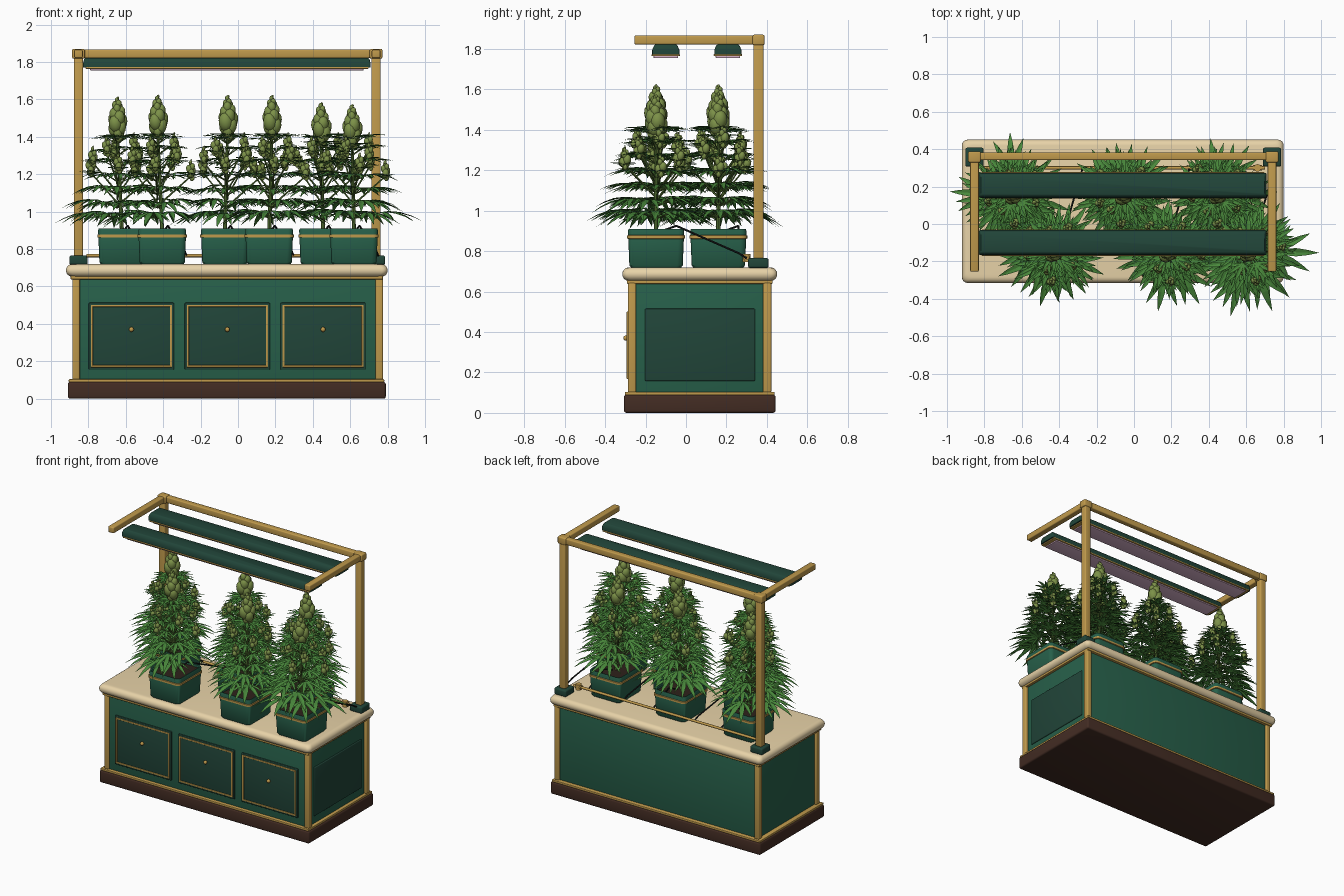
import bpy, bmesh, math, random
from mathutils import Vector, Matrix

if "Cube" in bpy.data.objects:
    bpy.data.objects.remove(bpy.data.objects["Cube"])

random.seed(7)
Z = Vector((0, 0, 1))


def mat(name, h):
    m = bpy.data.materials.new(name)
    c = [int(h[i:i + 2], 16) / 255 for i in (0, 2, 4)]
    m.diffuse_color = [((v + .055) / 1.055) ** 2.4 for v in c] + [1]
    m.use_nodes = True
    m.node_tree.nodes["Principled BSDF"].inputs["Base Color"].default_value = m.diffuse_color
    return m


GREEN, DARK, GOLD = mat("green", "27604A"), mat("dark_green", "214539"), mat("gold", "C09A4C")
CREAM, BROWN, PINK = mat("cream", "E8D3A8"), mat("brown", "432C23"), mat("lamp_pink", "D9B3CC")
LEAF, BUD, STEM = mat("leaf", "4A8A3C"), mat("bud", "7C9148"), mat("stem", "5B7A38")
SOIL, BLACK = mat("soil", "2E211A"), mat("hose_black", "1C1F1E")


def finish(name, bm, m, smooth=True):
    me = bpy.data.meshes.new(name)
    bm.to_mesh(me)
    bm.free()
    ob = bpy.data.objects.new(name, me)
    bpy.context.collection.objects.link(ob)
    me.materials.append(m)
    if smooth:
        bpy.ops.object.select_all(action='DESELECT')
        bpy.context.view_layer.objects.active = ob
        ob.select_set(True)
        bpy.ops.object.shade_smooth_by_angle(angle=math.radians(35))
    return ob


def box(name, x, y, z, m, bevel=.005):
    """Bevelled box from (min, max) pairs."""
    bm = bmesh.new()
    bmesh.ops.create_cube(bm, size=1)
    for v in bm.verts:
        v.co = [(r[0] + r[1]) / 2 + c * (r[1] - r[0]) for c, r in zip(v.co, (x, y, z))]
    if bevel:
        bmesh.ops.bevel(bm, geom=bm.edges[:], offset=bevel, segments=3, profile=.5, affect='EDGES')
    return finish(name, bm, m)


def loft(name, cx, cy, levels, m):
    """Rounded rectangles (half x, half y, radius, z) joined into a shell."""
    bm = bmesh.new()
    rings = []
    for hx, hy, r, z in levels:
        ring = []
        for k, (sx, sy) in enumerate(((1, 1), (-1, 1), (-1, -1), (1, -1))):
            for j in range(5):
                a = math.radians(90 * k + 22.5 * j)
                ring.append(bm.verts.new((cx + sx * (hx - r) + r * math.cos(a),
                                          cy + sy * (hy - r) + r * math.sin(a), z)))
        rings.append(ring)
    for a, b in zip(rings, rings[1:]):
        for i in range(20):
            bm.faces.new((a[i], a[(i + 1) % 20], b[(i + 1) % 20], b[i]))
    bm.faces.new(rings[0][::-1])
    bm.faces.new(rings[-1])
    return finish(name, bm, m)


def rod(bm, a, b, r1, r2=None, n=8):
    a, b = Vector(a), Vector(b)
    d = b - a
    M = Matrix.Translation((a + b) / 2) @ d.to_track_quat('Z', 'Y').to_matrix().to_4x4()
    bmesh.ops.create_cone(bm, cap_ends=True, segments=n, radius1=r1, radius2=r1 if r2 is None else r2,
                          depth=d.length, matrix=M)


# Cabinet
CX, CY = -.06, .068
box("plinth", (-.91, .79), (-.307, .443), (0, .09), BROWN, .012)
box("lower_trim", (-.905, .782), (-.302, .438), (.088, .104), GOLD, .004)
box("cabinet_body", (-.87, .757), (-.277, .408), (.1, .65), GREEN, .003)
box("upper_trim", (-.895, .775), (-.292, .428), (.638, .657), GOLD, .004)
for x in (-.866, .756):
    for y in (-.267, .401):
        box("corner_strip", (x - .02, x + .02), (y - .021, y + .021), (.1, .645), GOLD, .008)
loft("countertop", CX, CY, [(.86 - .03 + .03 * math.sin(t), .383 - .03 + .03 * math.sin(t), .03,
                             .686 - .033 * math.cos(t))
                            for t in [math.pi * i / 8 for i in range(9)]], CREAM)
for x in (-.57, -.057, .455):
    box("door_panel", (x - .228, x + .228), (-.288, -.27), (.155, .513), DARK, .005)
    for s in (-1, 1):
        box("door_frame_side", tuple(sorted((x + s * .206, x + s * .217))), (-.293, -.28), (.168, .502), GOLD, .002)
        zc = .335 + s * .1615
        box("door_frame_rail", (x - .217, x + .217), (-.293, -.28), (zc - .0055, zc + .0055), GOLD, .002)
    bm = bmesh.new()
    bmesh.ops.create_uvsphere(bm, u_segments=16, v_segments=10, radius=.013,
                              matrix=Matrix.Translation((x, -.297, .37)))
    finish("door_knob", bm, GOLD)
box("side_panel", (.74, .765), (-.203, .342), (.158, .515), DARK, .006)

# Lamp frame
for x in (-.853, .738):
    box("post_foot", (x - .049, x + .049), (.307, .408), (.717, .765), DARK, .01)
    box("frame_post", (x - .024, x + .024), (.333, .383), (.76, 1.84), GOLD, .007)
    box("frame_arm", (x - .023, x + .023), (-.255, .37), (1.822, 1.866), GOLD, .007)
    box("frame_joint", (x - .034, x + .034), (.329, .388), (1.818, 1.87), GOLD, .008)
box("frame_crossbar", (-.86, .745), (.341, .383), (1.822, 1.867), GOLD, .007)
for y in (-.1, .207):
    loft("lamp_housing", CX, y, [(.768, .067, .008, 1.772), (.768, .067, .008, 1.795),
                                 (.763, .058, .008, 1.816), (.757, .05, .008, 1.822)], DARK)
    box("lamp_lip", (-.815, .698), (y - .07, y + .07), (1.764, 1.774), GOLD, .003)
    box("lamp_panel", (-.79, .67), (y - .06, y + .06), (1.755, 1.768), PINK, .002)

# Water pipe
bm = bmesh.new()
rod(bm, (-.81, .3, .765), (.7, .3, .765), .009, n=12)
finish("water_pipe", bm, GOLD)
bm = bmesh.new()
rod(bm, (.66, .3, .745), (.66, .3, .785), .02, n=16)
rod(bm, (.635, .3, .765), (.685, .3, .765), .015, n=16)
finish("pipe_fitting", bm, GOLD)


def leaf(bm, base, az, pitch, size, droop):
    """Palmate leaf with seven folded, drooping leaflets."""
    f = Vector((math.cos(az) * math.cos(pitch), math.sin(az) * math.cos(pitch), math.sin(pitch)))
    s = Vector((-math.sin(az), math.cos(az), 0))
    n = f.cross(s)
    for deg, k in ((0, 1), (27, .9), (-27, .9), (56, .7), (-56, .7), (95, .42), (-95, .42)):
        a = math.radians(deg + random.uniform(-4, 4))
        d, w, L = f * math.cos(a) + s * math.sin(a), s * math.cos(a) - f * math.sin(a), size * k
        rows = []
        for t, h in ((0, .012), (.25, .07), (.5, .09), (.76, .055), (1, 0)):
            p = base + d * L * t - Z * droop * L * t * t
            hw = w * h * L
            up = n * h * L * .3
            rows.append([bm.verts.new(q) for q in ((p - hw + up, p, p + hw + up) if h else (p,))])
        for r, q in zip(rows, rows[1:]):
            for i in (0, 1):
                if len(q) == 3:
                    bm.faces.new((r[i], q[i], q[i + 1], r[i + 1]))
                else:
                    bm.faces.new((r[i], q[0], r[i + 1]))


def cola(bm, base, h, r, count):
    """Flower spike: swollen buds spiralling up around a core."""
    for i in range(count):
        t = i / (count - 1)
        prof = r * (.55 + 1.3 * t if t < .3 else .94 * (1 - (t - .3) / .7) ** .8 + .1)
        a = i * 2.4
        b = prof * random.uniform(.6, .72) + r * .08
        p = base + Vector((math.cos(a) * prof * .45, math.sin(a) * prof * .45, h * (.08 + t * .84)))
        M = Matrix.Translation(p) @ Matrix.Rotation(.25, 4, (-math.sin(a), math.cos(a), 0)) \
            @ Matrix.Diagonal((b, b, b * 1.35, 1))
        bmesh.ops.create_uvsphere(bm, u_segments=10, v_segments=7, radius=1, matrix=M)


# Potted plants: x, y, top height, spread
plants = [(-.62, .16, 1.63, .335), (-.07, .16, 1.64, .32), (.455, .16, 1.6, .32),
          (-.405, -.148, 1.64, .325), (.167, -.148, 1.64, .325), (.62, -.148, 1.59, .375)]
for px, py, top, spread in plants:
    loft("pot", px, py, [(.112, .123, .025, .717), (.121, .132, .028, .73), (.128, .139, .028, .9),
                         (.124, .135, .028, .91), (.115, .126, .024, .908), (.112, .123, .024, .875)], GREEN)
    loft("pot_band", px, py, [(.125, .136, .028, .86), (.132, .143, .03, .863),
                              (.132, .143, .03, .877), (.125, .136, .028, .88)], GOLD)
    loft("soil", px, py, [(.114, .125, .024, .87), (.114, .125, .024, .893)], SOIL)
    # watering hose
    bm = bmesh.new()
    pts = [(px + .13, .3, .765), (px + .12, .26, .79), (px + .03, py + .1, .925), (px + .01, py + .03, .9)]
    for a, b in zip(pts, pts[1:]):
        rod(bm, a, b, .005)
    finish("water_hose", bm, BLACK)

    ox = px + (-.025 if px < -.3 else .015 if px < .3 else -.01)
    stems, leaves, buds = bmesh.new(), bmesh.new(), bmesh.new()
    rod(stems, (px, py, .88), (ox, py, top - .2), .011, .007)
    # tiers of fan leaves
    for i, z in enumerate((.98, 1.04, 1.11, 1.18, 1.25, 1.32, 1.38)):
        k = i / 6
        reach = spread * (1 - .48 * k)
        count = 7 if i < 3 else 6
        for j in range(count):
            az = 2 * math.pi * j / count + i * .55 + random.uniform(-.15, .15)
            if i == 0 and j == 0:
                az = 0 if px > 0 else math.pi
            rr = reach * (1 if i + j == 0 else random.uniform(.82, 1))
            root = Vector((ox, py, z - .02))
            tip = root + Vector((math.cos(az), math.sin(az), 0)) * rr * .36 + Z * (.03 + random.uniform(0, .02))
            rod(stems, root, tip, .0035, .0025, 5)
            leaf(leaves, tip, az, random.uniform(-.1, .15) + .15 * k, rr * .66, .33 - .15 * k)
    # side flower spikes on branches
    for j in range(9):
        az = j * 2.4 + random.uniform(-.2, .2)
        r = .18 - .011 * j
        base = Vector((ox + r * math.cos(az), py + r * math.sin(az), 1.17 + .018 * j))
        rod(stems, (ox, py, base.z - .14), base + Z * .02, .005, .004, 6)
        cola(buds, base, .115, .027, 9)
        for q in range(3):
            leaf(leaves, base + Z * .02, az + q * 2.1, .35, .075, .2)
    # main flower spike with small leaves
    cola(buds, Vector((ox, py, top - .25)), .245, .05, 22)
    for q in range(6):
        leaf(leaves, Vector((ox, py, top - .235)), q * 1.05, .25, .13, .2)
    finish("plant_stems", stems, STEM)
    finish("plant_leaves", leaves, LEAF, False)
    finish("plant_buds", buds, BUD)
